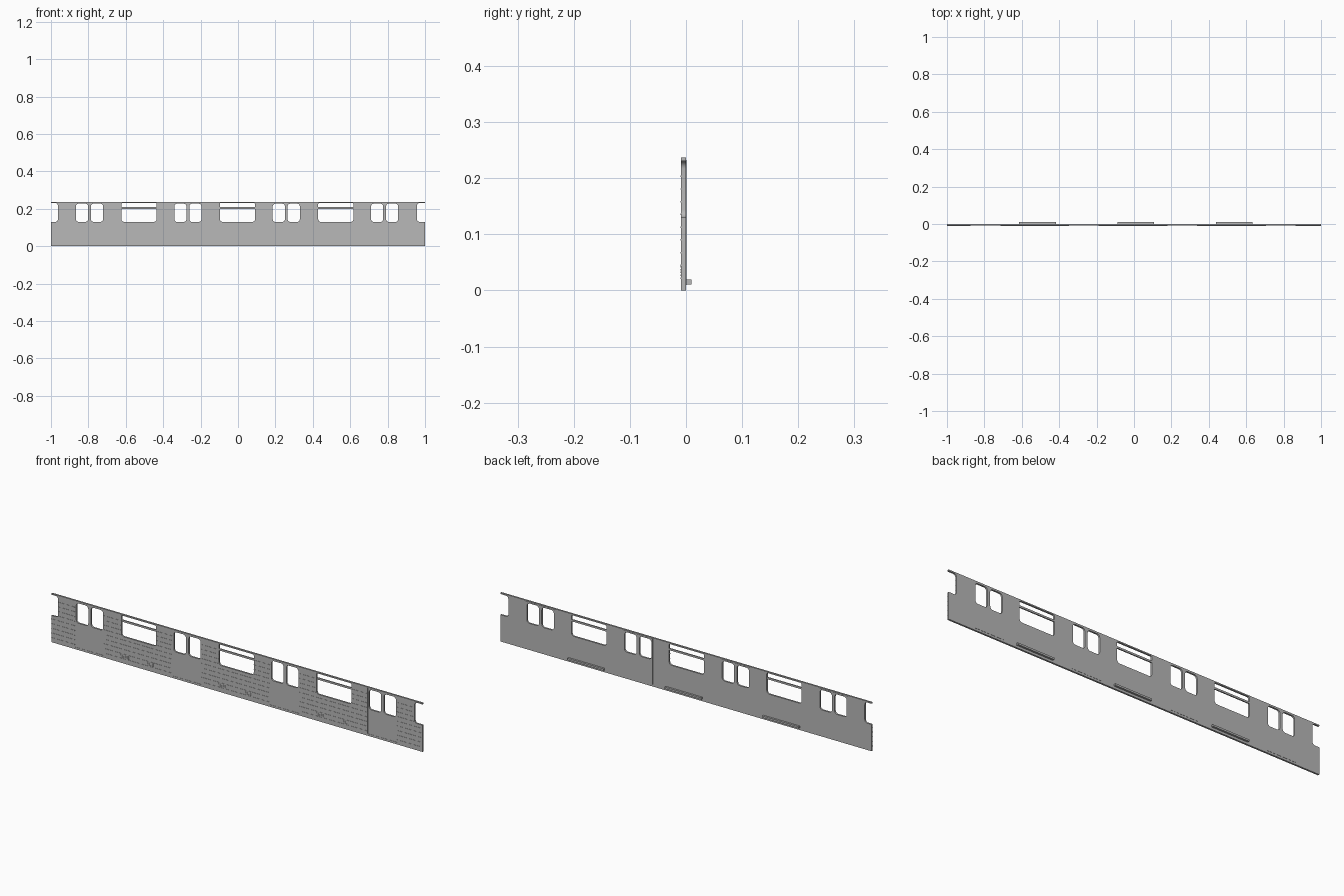
import bpy, bmesh, math
from mathutils import Vector, Matrix

cube = bpy.data.objects.get("Cube")
if cube:
    bpy.data.objects.remove(cube, do_unlink=True)

steel = bpy.data.materials.new("grey_steel")
steel.use_nodes = True
STEEL = (0.48, 0.48, 0.48, 1)
steel.diffuse_color = STEEL
steel.node_tree.nodes["Principled BSDF"].inputs["Base Color"].default_value = STEEL

TOP = 0.237
SILL, HEAD = 0.13, 0.231
FRONT, BACK = -0.0085, 0.0
PITCH = 0.526
DOORS = [-0.005 + PITCH * k for k in (-1.5, -0.5, 0.5, 1.5)]
WINDOWS = [-0.003 + PITCH * k for k in (-1, 0, 1)]
DOOR_HALF, WIN_HALF = 0.079, 0.094


def fillet(corners, steps=6):
    """Round the right-angled corners of an outline given as (x, z, radius)."""
    out = []
    for i, (x, z, r) in enumerate(corners):
        p = Vector((x, z))
        if r == 0:
            out.append(p)
            continue
        d1 = (Vector(corners[i - 1][:2]) - p).normalized()
        d2 = (Vector(corners[(i + 1) % len(corners)][:2]) - p).normalized()
        for s in range(steps + 1):
            t = math.pi / 2 * s / steps
            out.append(p + r * (d1 + d2 - d2 * math.cos(t) - d1 * math.sin(t)))
    return out


def rect(x0, x1, z0, z1, low=0, high=0):
    return fillet([(x0, z0, low), (x1, z0, low), (x1, z1, high), (x0, z1, high)])


def sheet(name, outlines, y0, y1):
    """Upright plate: first outline is the edge, the rest are openings."""
    curve = bpy.data.curves.new(name, 'CURVE')
    curve.dimensions, curve.fill_mode = '2D', 'BOTH'
    curve.extrude = (y1 - y0) / 2
    for pts in outlines:
        sp = curve.splines.new('POLY')
        sp.points.add(len(pts) - 1)
        for point, p in zip(sp.points, pts):
            point.co = (p.x, p.y, 0, 1)
        sp.use_cyclic_u = True
    obj = bpy.data.objects.new(name, curve)
    bpy.context.collection.objects.link(obj)
    bpy.ops.object.select_all(action='DESELECT')
    obj.select_set(True)
    bpy.context.view_layer.objects.active = obj
    bpy.ops.object.convert(target='MESH')
    obj = bpy.context.object
    bm = bmesh.new()
    bm.from_mesh(obj.data)
    bmesh.ops.remove_doubles(bm, verts=bm.verts, dist=1e-5)
    bm.transform(Matrix.Translation((0, (y0 + y1) / 2, 0)) @ Matrix.Rotation(math.pi / 2, 4, 'X'))
    bmesh.ops.recalc_face_normals(bm, faces=bm.faces)
    bm.to_mesh(obj.data)
    bm.free()
    obj.data.materials.clear()
    obj.data.materials.append(steel)
    bpy.ops.object.shade_smooth_by_angle(angle=math.radians(30))
    return obj


def boxes(name, spans):
    """One object made of boxes given as (x0, x1, y0, y1, z0, z1)."""
    bm = bmesh.new()
    for x0, x1, y0, y1, z0, z1 in spans:
        place = Matrix.Translation(((x0 + x1) / 2, (y0 + y1) / 2, (z0 + z1) / 2))
        size = Matrix.Diagonal((x1 - x0, y1 - y0, z1 - z0, 1))
        bmesh.ops.create_cube(bm, size=1, matrix=place @ size)
    mesh = bpy.data.meshes.new(name)
    bm.to_mesh(mesh)
    bm.free()
    mesh.materials.append(steel)
    obj = bpy.data.objects.new(name, mesh)
    bpy.context.collection.objects.link(obj)
    return obj


# Side wall with notched ends, door openings and wide windows
NL, NR, R = -0.963, 0.957, 0.014
edge = fillet([(-1, 0, 0), (1, 0, 0), (1, SILL, 0), (NR, SILL, R), (NR, HEAD, R), (1, HEAD, 0),
               (1, TOP, 0), (-1, TOP, 0), (-1, HEAD, 0), (NL, HEAD, R), (NL, SILL, R), (-1, SILL, 0)])
openings = [rect(c - DOOR_HALF, c + DOOR_HALF, 0.01, 0.233) for c in DOORS]
openings += [rect(c - WIN_HALF, c + WIN_HALF, SILL, HEAD, R, 0.006) for c in WINDOWS]
sheet("side_wall", [edge] + openings, FRONT, BACK)

# Double doors, set slightly inward, each leaf with one window
for n, c in enumerate(DOORS):
    panes = [rect(c + s * 0.04 - 0.0325, c + s * 0.04 + 0.0325, SILL, 0.227, R, R) for s in (-1, 1)]
    door = rect(c - DOOR_HALF, c + DOOR_HALF, 0.01, 0.233)
    sheet(f"double_door_{n + 1}", [door] + panes, FRONT + 0.001, BACK + 0.001)

# Transom bars across the wide windows
boxes("window_transoms", [(c - WIN_HALF, c + WIN_HALF, FRONT + 0.002, BACK - 0.001, 0.2, 0.209)
                          for c in WINDOWS])

# Horizontal ribs on the outside, broken by doors, windows and end notches
ribs = []
limits = [-1] + [c + s * DOOR_HALF for c in DOORS for s in (-1, 1)] + [1]
bays = list(zip(limits[::2], limits[1::2]))
for k in range(9):
    z = 0.022 + 0.0227 * k
    for x0, x1 in bays:
        parts = [(x0, x1)]
        if z > SILL - 0.003:
            win = [c for c in WINDOWS if x0 < c < x1]
            if win:
                parts = [(x0, win[0] - WIN_HALF), (win[0] + WIN_HALF, x1)]
            else:
                parts = [(max(x0, NL), min(x1, NR))]
        ribs += [(a, b, FRONT - 0.001, FRONT + 0.0005, z - 0.0013, z + 0.0013) for a, b in parts]
boxes("wall_ribs", ribs)

# Small louvred vents low on the wall
slats = []
for c in WINDOWS:
    for dx, half in ((-0.075, 0.022), (0.063, 0.016)):
        for j in range(4):
            z = 0.026 + 0.005 * j
            slats.append((c + dx - half, c + dx + half, FRONT - 0.001, FRONT + 0.0005, z, z + 0.0025))
boxes("vent_louvres", slats)

# Long mounting blocks on the inside
boxes("inner_blocks", [(c + 0.013 - 0.098, c + 0.013 + 0.098, BACK - 0.001, 0.0095, 0.011, 0.02)
                       for c in WINDOWS])
